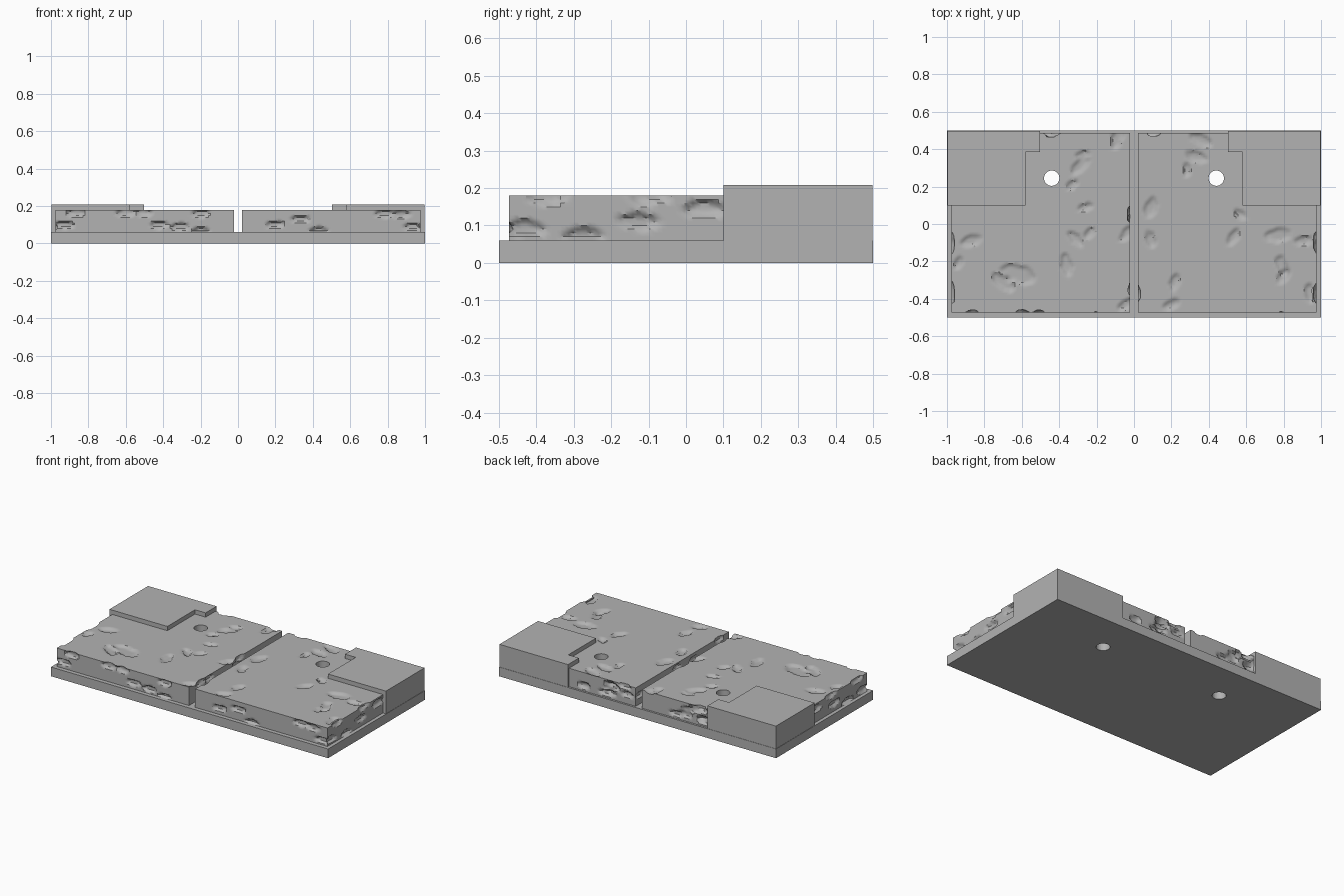
import bpy
import bmesh
import math
import random
from mathutils import Matrix, Vector, noise

random.seed(4)
cube = bpy.data.objects.get("Cube")
if cube:
    bpy.data.objects.remove(cube, do_unlink=True)

stone = bpy.data.materials.new("grey stone")
stone.use_nodes = True
grey = (0.45, 0.45, 0.45, 1)
stone.diffuse_color = grey
stone.node_tree.nodes["Principled BSDF"].inputs["Base Color"].default_value = grey

BASE_TOP, SLAB_TOP, BLOCK_TOP = 0.06, 0.18, 0.208
GAP, OUTER, FRONT, BACK = 0.022, 0.977, -0.473, 0.487


def make_object(name, bm):
    bmesh.ops.recalc_face_normals(bm, faces=bm.faces[:])
    mesh = bpy.data.meshes.new(name)
    bm.to_mesh(mesh)
    bm.free()
    mesh.materials.append(stone)
    obj = bpy.data.objects.new(name, mesh)
    bpy.context.collection.objects.link(obj)
    return obj


def prism(name, outline, bottom, top):
    bm = bmesh.new()
    face = bm.faces.new([bm.verts.new((x, y, bottom)) for x, y in outline])
    grown = bmesh.ops.extrude_face_region(bm, geom=[face])["geom"]
    verts = [g for g in grown if isinstance(g, bmesh.types.BMVert)]
    bmesh.ops.translate(bm, verts=verts, vec=(0, 0, top - bottom))
    return make_object(name, bm)


def drill(obj, x):
    """Cut the round peg hole right through a part."""
    bm = bmesh.new()
    bmesh.ops.create_cone(bm, cap_ends=True, segments=32, radius1=0.041, radius2=0.041,
                          depth=1, matrix=Matrix.Translation((x, 0.245, 0)))
    cutter = make_object("hole_cutter", bm)
    cutter.hide_render = True
    mod = obj.modifiers.new("hole", "BOOLEAN")
    mod.operation, mod.solver, mod.object = "DIFFERENCE", "EXACT", cutter
    graph = bpy.context.evaluated_depsgraph_get()
    mesh = bpy.data.meshes.new_from_object(obj.evaluated_get(graph))
    obj.modifiers.remove(mod)
    obj.data = mesh
    bpy.data.objects.remove(cutter, do_unlink=True)


def grid_box(centre, size, across, tall):
    """Box with evenly divided faces, ready for weathering."""
    bm = bmesh.new()
    place = Matrix.Translation(centre) @ Matrix.Diagonal((*size, 1))
    for axis in "ZXY":
        turn = Matrix.Rotation(math.pi / 2, 4, axis) if axis != "Z" else Matrix()
        for side in (-0.5, 0.5):
            bmesh.ops.create_grid(
                bm, x_segments=tall if axis == "Y" else across,
                y_segments=tall if axis == "X" else across, size=0.5,
                matrix=place @ turn @ Matrix.Translation((0, 0, side)))
    bmesh.ops.remove_doubles(bm, verts=bm.verts[:], dist=0.0005)
    return bm


def dent(bm, spot, radii, push, angle=0.0, rough=0.5):
    """Press an irregular hollow into the surface along push."""
    spin = Matrix.Rotation(-angle, 3, "Z")
    reach = max(radii) * 1.3
    for v in bm.verts:
        d = v.co - spot
        if abs(d.x) > reach or abs(d.y) > reach or v.co.z < BASE_TOP + 0.002:
            continue
        d = spin @ d
        q = sum((a / r) ** 2 for a, r in zip(d, radii))
        q += rough * noise.noise(v.co * 28)
        if q < 1:
            v.co += push * min(1, 1.3 * math.sqrt(1 - q))


# Hollows on the top faces: x, y, half length
top_dents = [
    (-.29, .31, .06), (-.27, .37, .04), (-.09, .46, .06), (-.33, .21, .04),
    (-.87, -.09, .06), (-.94, -.21, .04), (-.62, -.27, .1), (-.7, -.31, .07),
    (-.31, -.08, .05), (-.24, -.05, .04), (-.36, -.22, .06), (-.04, -.05, .05),
    (-.04, -.43, .05), (-.26, .09, .04),
    (.33, .36, .06), (.36, .45, .06), (.28, .29, .04), (.09, .09, .06),
    (.09, -.08, .05), (.22, -.31, .05), (.2, -.43, .05), (.53, -.07, .05),
    (.57, .05, .04), (.77, -.06, .07), (.91, -.09, .05), (.79, -.22, .06),
    (.8, -.28, .05), (.94, -.37, .05)]
# Gouges in the front faces (x, z) and in the outer end (y, z)
front_chips = [
    (-.93, .1), (-.87, .165), (-.6, .165), (-.5, .165), (-.42, .1), (-.31, .09),
    (-.2, .16), (-.2, .07), (.2, .1), (.33, .13), (.43, .07), (.78, .16),
    (.87, .155), (.94, .09)]
end_chips = [(-.43, .09), (-.27, .07), (-.37, .178), (-.13, .11), (-.1, .178), (.05, .145)]

parts = []

# Base plate
base = prism("base_plate", [(-1, -.5), (1, -.5), (1, .5), (-1, .5)], 0, BASE_TOP)
for x in (-0.44, 0.44):
    drill(base, x)

for s, side in ((-1, "right"), (1, "left")):
    # Weathered slab
    centre = Vector((s * (GAP + OUTER) / 2, (FRONT + BACK) / 2, (BASE_TOP + SLAB_TOP) / 2))
    bm = grid_box(centre, (OUTER - GAP, BACK - FRONT, SLAB_TOP - BASE_TOP), 84, 12)
    for x, y, r in top_dents:
        if x * s > 0:
            dent(bm, Vector((x, y, SLAB_TOP)), (r, r * 0.5, 0.06),
                 Vector((0, 0, -0.012)), random.uniform(0, math.pi))
    for x, z in front_chips:
        if x * s > 0:
            dent(bm, Vector((x, FRONT, z)), (0.05, 0.02, 0.02), Vector((0, 0.016, 0)))
    for y, z in end_chips:
        dent(bm, Vector((s * OUTER, y, z)), (0.02, 0.055, 0.022), Vector((-s * 0.016, 0, 0)))
    for i in range(8):
        # Back face and the faces along the central gap
        z = random.uniform(BASE_TOP + 0.01, SLAB_TOP)
        x = s * random.uniform(GAP + 0.04, 0.5)
        dent(bm, Vector((x, BACK, z)), (0.045, 0.02, 0.02), Vector((0, -0.016, 0)))
        y = random.uniform(FRONT + 0.05, BACK - 0.05)
        dent(bm, Vector((s * GAP, y, z)), (0.02, 0.045, 0.02), Vector((s * 0.014, 0, 0)))
    slab = make_object(side + "_stone_slab", bm)
    drill(slab, s * 0.44)
    parts.append(slab)

    # Stepped corner block
    outline = [(.998, .1), (.58, .1), (.58, .385), (.503, .385), (.503, .498), (.998, .498)]
    prism(side + "_corner_block", [(s * x, y) for x, y in outline], BASE_TOP, BLOCK_TOP)

# Soft shading inside the hollows
bpy.ops.object.select_all(action="DESELECT")
for obj in parts:
    obj.select_set(True)
bpy.context.view_layer.objects.active = parts[0]
bpy.ops.object.shade_smooth_by_angle(angle=math.radians(35))
